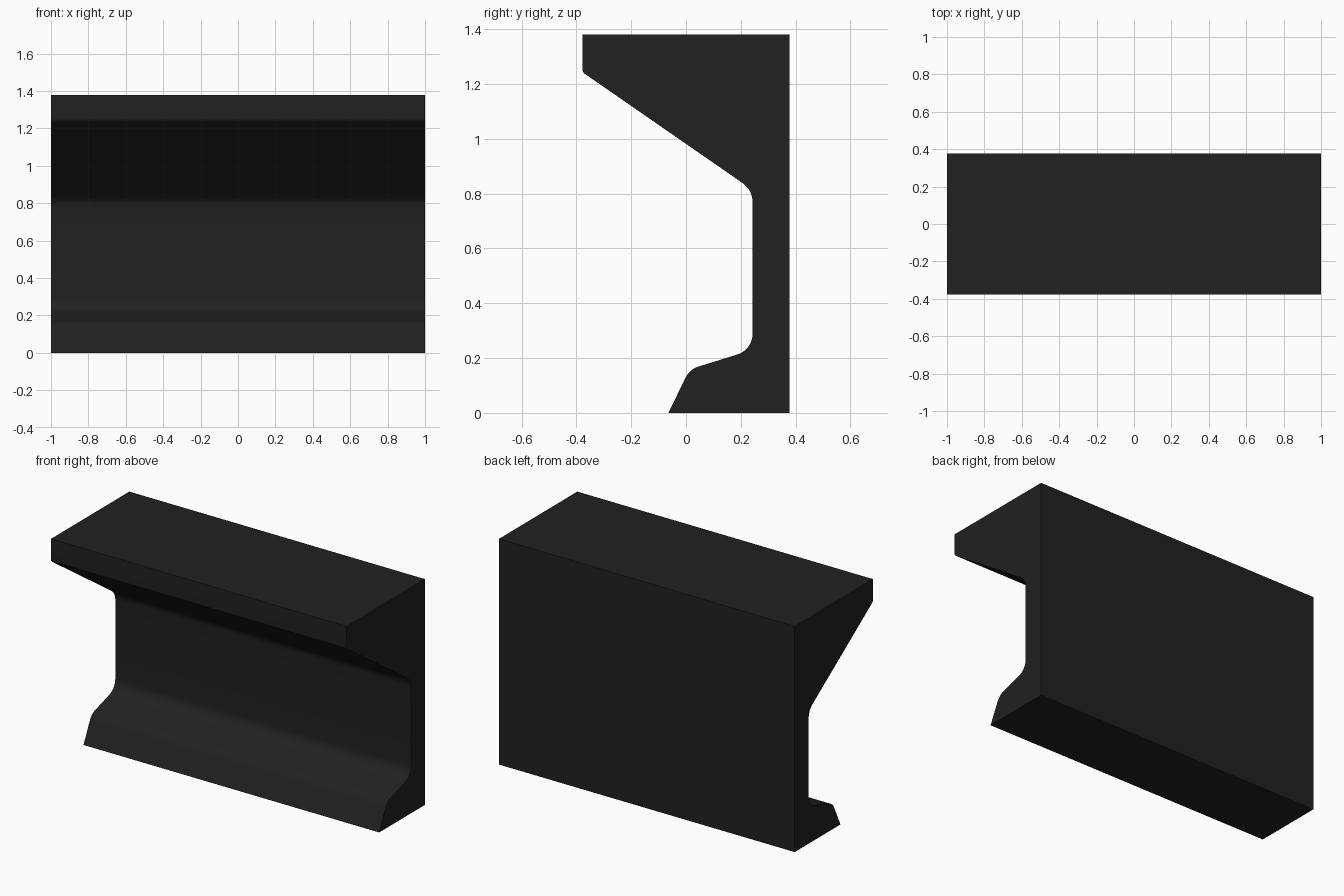
import bpy, bmesh, math
from mathutils import Vector

if "Cube" in bpy.data.objects:
    bpy.data.objects.remove(bpy.data.objects["Cube"])

# Cross-section corners: (y, z, fillet radius)
PROFILE = [
    (0.378, 0.0, 0), (0.378, 1.38, 0), (-0.378, 1.38, 0),
    (-0.378, 1.243, 0.02), (0.243, 0.813, 0.085),
    (0.243, 0.23, 0.08), (0.013, 0.159, 0.08), (-0.064, 0.0, 0),
]


def rounded(points, steps=8):
    """Replace each corner that has a radius with a tangent arc."""
    out = []
    for i, (y, z, r) in enumerate(points):
        p = Vector((y, z))
        if r == 0:
            out.append(p)
            continue
        a = (Vector(points[i - 1][:2]) - p).normalized()
        b = (Vector(points[(i + 1) % len(points)][:2]) - p).normalized()
        half = a.angle(b) / 2
        centre = p + (a + b).normalized() * r / math.sin(half)
        start = p + a * r / math.tan(half) - centre
        end = p + b * r / math.tan(half) - centre
        sweep = start.angle(end)
        for k in range(steps + 1):
            t = k / steps
            out.append(centre + (start * math.sin((1 - t) * sweep)
                                 + end * math.sin(t * sweep)) / math.sin(sweep))
    return out


# Moulding: section extruded along x
bm = bmesh.new()
section = bm.faces.new([bm.verts.new((-1, p.x, p.y)) for p in rounded(PROFILE)])
ext = bmesh.ops.extrude_face_region(bm, geom=[section], use_keep_orig=True)
bmesh.ops.translate(bm, vec=(2, 0, 0),
                    verts=[g for g in ext["geom"] if isinstance(g, bmesh.types.BMVert)])
bmesh.ops.recalc_face_normals(bm, faces=bm.faces)
mesh = bpy.data.meshes.new("moulding")
bm.to_mesh(mesh)
bm.free()

moulding = bpy.data.objects.new("moulding", mesh)
bpy.context.collection.objects.link(moulding)
bpy.context.view_layer.objects.active = moulding
moulding.select_set(True)
bpy.ops.object.shade_smooth_by_angle(angle=math.radians(30))

# Near-black finish
black = bpy.data.materials.new("black_finish")
black.diffuse_color = (0.015, 0.015, 0.015, 1)
black.use_nodes = True
black.node_tree.nodes["Principled BSDF"].inputs["Base Color"].default_value = black.diffuse_color
mesh.materials.append(black)
